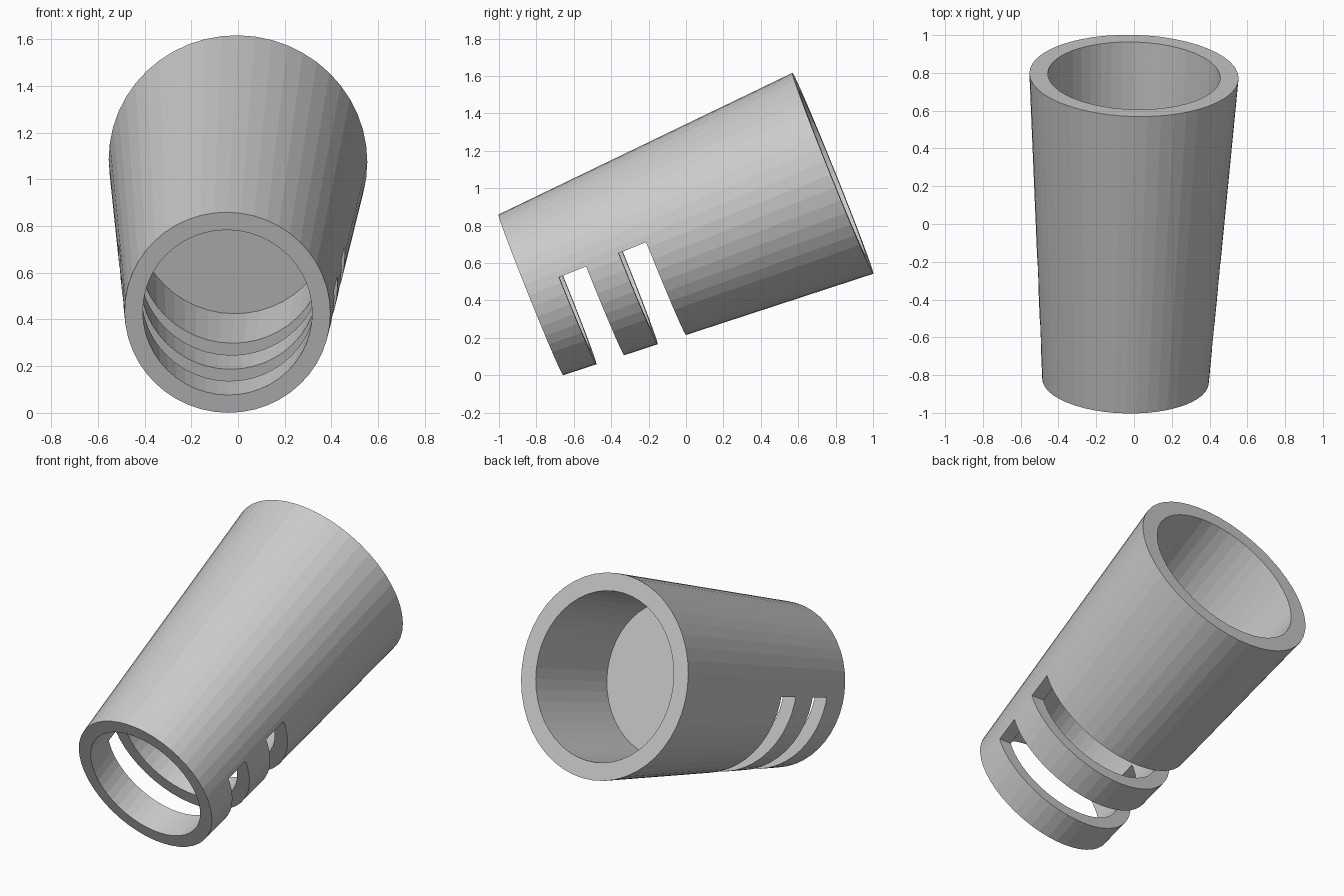
import bpy, bmesh, math
from mathutils import Matrix, Vector

if "Cube" in bpy.data.objects:
    bpy.data.objects.remove(bpy.data.objects["Cube"])

SIDES = 48
SMALL_END = Vector((-0.045, -0.83, 0.43))
LARGE_END = Vector((0.0, 0.785, 1.08))
LENGTH = (LARGE_END - SMALL_END).length

# Local frame: y runs along the tube, z is across it, origin at the small end
axis = (LARGE_END - SMALL_END).normalized()
up = Vector((1, 0, 0)).cross(axis).normalized()
side = axis.cross(up)
frame = Matrix((side, axis, up)).transposed().to_4x4()
frame.translation = SMALL_END


def make_object(name, bm):
    bmesh.ops.recalc_face_normals(bm, faces=bm.faces)
    mesh = bpy.data.meshes.new(name)
    bm.to_mesh(mesh)
    bm.free()
    obj = bpy.data.objects.new(name, mesh)
    bpy.context.collection.objects.link(obj)
    obj.matrix_world = frame
    return obj


def ring(bm, y, rx, rz):
    steps = [2 * math.pi * i / SIDES for i in range(SIDES)]
    return [bm.verts.new((rx * math.cos(t), y, rz * math.sin(t))) for t in steps]


# Tapered, slightly oval tube with a thick wall
bm = bmesh.new()
loops = [ring(bm, 0, 0.441, 0.463), ring(bm, LENGTH, 0.554, 0.579),
         ring(bm, LENGTH, 0.457, 0.478), ring(bm, 0, 0.363, 0.381)]
for a, b in zip(loops, loops[1:] + loops[:1]):
    for i in range(SIDES):
        j = (i + 1) % SIDES
        bm.faces.new((a[i], a[j], b[j], b[i]))
tube = make_object("tapered_tube", bm)

# Two slots through the lower half
for start, end in ((0.187, 0.343), (0.531, 0.69)):
    bm = bmesh.new()
    bmesh.ops.create_cube(bm, size=1)
    bmesh.ops.scale(bm, vec=(2, end - start, 1), verts=bm.verts)
    bmesh.ops.translate(bm, vec=(0, (start + end) / 2, 0.031 - 0.5), verts=bm.verts)
    cutter = make_object("slot_cutter", bm)
    cutter.hide_render = True
    cut = tube.modifiers.new("slot", 'BOOLEAN')
    cut.operation = 'DIFFERENCE'
    cut.solver = 'EXACT'
    cut.object = cutter
    bpy.context.view_layer.objects.active = tube
    bpy.ops.object.modifier_apply(modifier=cut.name)
    bpy.data.objects.remove(cutter)

# Thin dividing wall inside the tube
bm = bmesh.new()
depth = 1.083
t = depth / LENGTH
bm.faces.new(ring(bm, depth, 0.363 + 0.094 * t, 0.381 + 0.097 * t))
make_object("inner_wall", bm)
